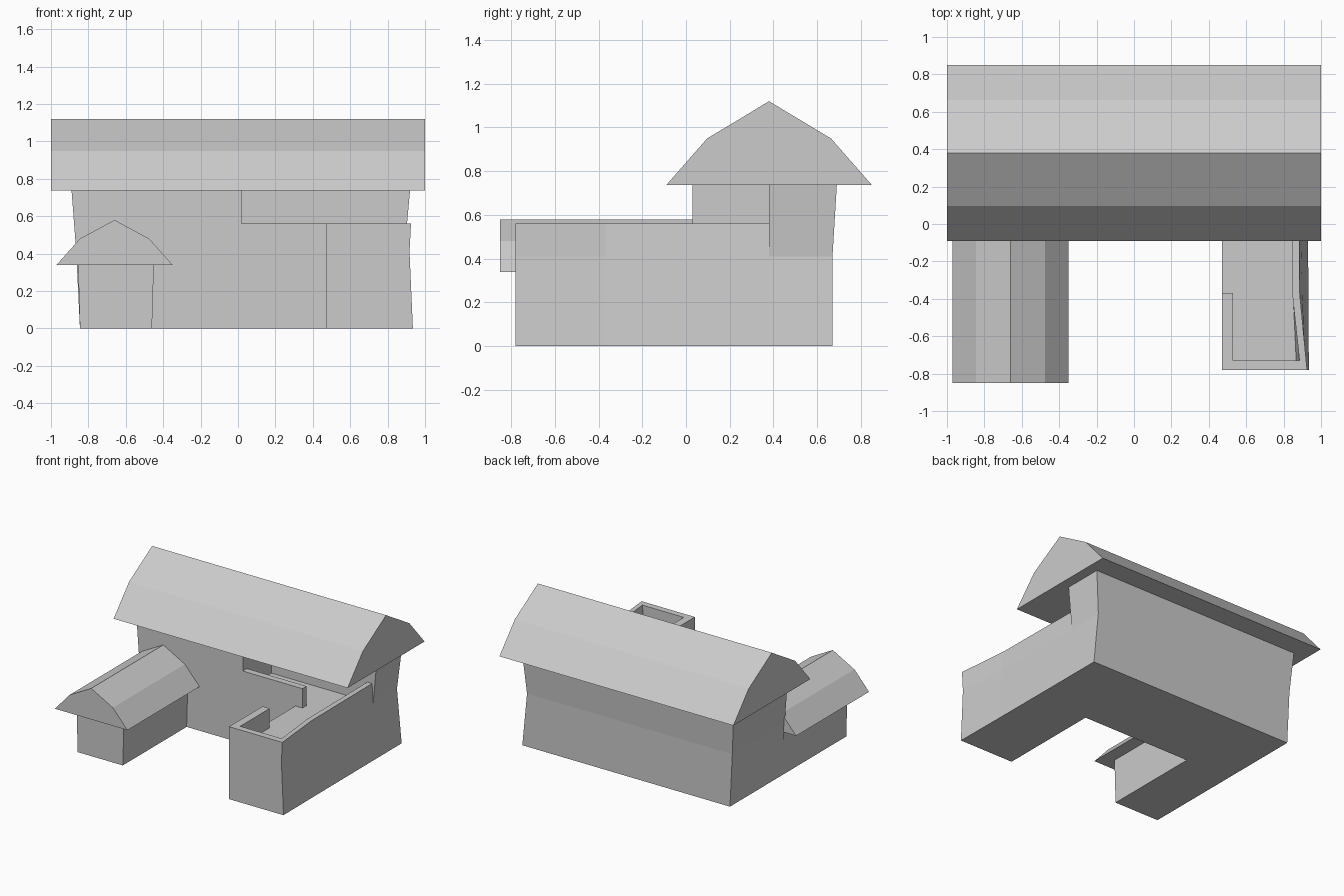
import bpy
import bmesh

default_cube = bpy.data.objects.get("Cube")
if default_cube:
    bpy.data.objects.remove(default_cube, do_unlink=True)

# One flat colour for the whole model
grey = bpy.data.materials.new("plain_grey")
grey.use_nodes = True
colour = (0.6, 0.6, 0.6, 1)
grey.diffuse_color = colour
grey.node_tree.nodes["Principled BSDF"].inputs["Base Color"].default_value = colour


def loft(name, rings):
    """Join matching rings of points with quads and cap both ends."""
    mesh_builder = bmesh.new()
    loops = [[mesh_builder.verts.new(point) for point in ring] for ring in rings]
    for lower, upper in zip(loops, loops[1:]):
        for index in range(len(lower)):
            following = (index + 1) % len(lower)
            mesh_builder.faces.new((lower[index], lower[following],
                                    upper[following], upper[index]))
    mesh_builder.faces.new(loops[0][::-1])
    mesh_builder.faces.new(loops[-1])
    bmesh.ops.recalc_face_normals(mesh_builder, faces=mesh_builder.faces)
    mesh = bpy.data.meshes.new(name)
    mesh_builder.to_mesh(mesh)
    mesh_builder.free()
    mesh.materials.append(grey)
    part = bpy.data.objects.new(name, mesh)
    bpy.context.collection.objects.link(part)
    return part


def walls(name, bottom, top, low, high):
    """Upright block whose outline may change from bottom to top."""
    return loft(name, [[(x, y, low) for x, y in bottom],
                       [(x, y, high) for x, y in top]])


def barn_roof(name, half_profile, centre, start, end, along_x):
    """Closed roof with a double slope, from ridge to eave on each side."""
    right_side = [(centre + offset, z) for offset, z in half_profile]
    left_side = [(centre - offset, z) for offset, z in half_profile[:0:-1]]
    profile = right_side + left_side
    if along_x:
        rings = [[(end_x, y, z) for y, z in profile] for end_x in (start, end)]
    else:
        rings = [[(x, end_y, z) for x, z in profile] for end_y in (start, end)]
    return loft(name, rings)


# Shared plan lines
front, house_front, mid, back = -0.78, 0.03, 0.38, 0.67
bend, wing_left, wing_inner = -0.37, 0.47, 0.53
terrace_left, front_inner = 0.02, -0.73
floor, rail, eave = 0.41, 0.56, 0.74

# Ground storey: long house with the right wing
west_ground, west_floor, west_eave = -0.845, -0.865, -0.89
ground_plan = [(west_ground, house_front), (wing_left, house_front),
               (wing_left, front), (0.935, front), (0.932, bend),
               (0.93, mid), (0.93, back), (west_ground, back)]
floor_plan = [(west_floor, house_front), (wing_left, house_front),
              (wing_left, front), (0.917, front), (0.9, bend),
              (0.89, mid), (0.89, back), (west_floor, back)]
walls("ground_storey", ground_plan, floor_plan, 0, floor)


# Upper storey wraps behind the covered terrace
def upper_plan(west, east, rear):
    return [(west, house_front), (terrace_left, house_front),
            (terrace_left, mid), (east, mid), (east, rear), (west, rear)]


walls("upper_storey", upper_plan(west_floor, 0.89, back),
      upper_plan(west_eave, 0.92, 0.69), floor, eave)


# Terrace parapet around the wing, open on part of its left side
def parapet_plan(corner, middle, rear, thickness):
    outer = [(wing_left, bend), (wing_left, front), (corner, front),
             (middle, bend), (rear, mid)]
    inner = [(rear - thickness, mid), (middle - thickness, bend),
             (corner - thickness, front_inner),
             (wing_inner, front_inner), (wing_inner, bend)]
    return outer + inner


walls("wing_parapet", parapet_plan(0.917, 0.9, 0.89, 0.05),
      parapet_plan(0.925, 0.886, 0.88, 0.04), floor, rail)

# Short parapet along the house front
rail_back = house_front + 0.05
front_rail = [(terrace_left, house_front), (wing_inner, house_front),
              (wing_inner, rail_back), (terrace_left, rail_back)]
walls("house_parapet", front_rail, front_rail, floor, rail)


# Low annex on the other side
def annex_plan(west, east):
    annex_front = -0.75
    return [(west, annex_front), (east, annex_front),
            (east, house_front), (west, house_front)]


annex_eave = 0.34
walls("annex", annex_plan(west_ground, -0.46),
      annex_plan(-0.855, -0.45), 0, annex_eave)

# Roofs
barn_roof("main_roof", [(0, 1.12), (0.283, 0.95), (0.47, 0.737)],
          mid, -1, 1, along_x=True)
barn_roof("annex_roof", [(0, 0.58), (0.185, 0.48), (0.31, annex_eave)],
          -0.66, -0.85, 0.04, along_x=False)
